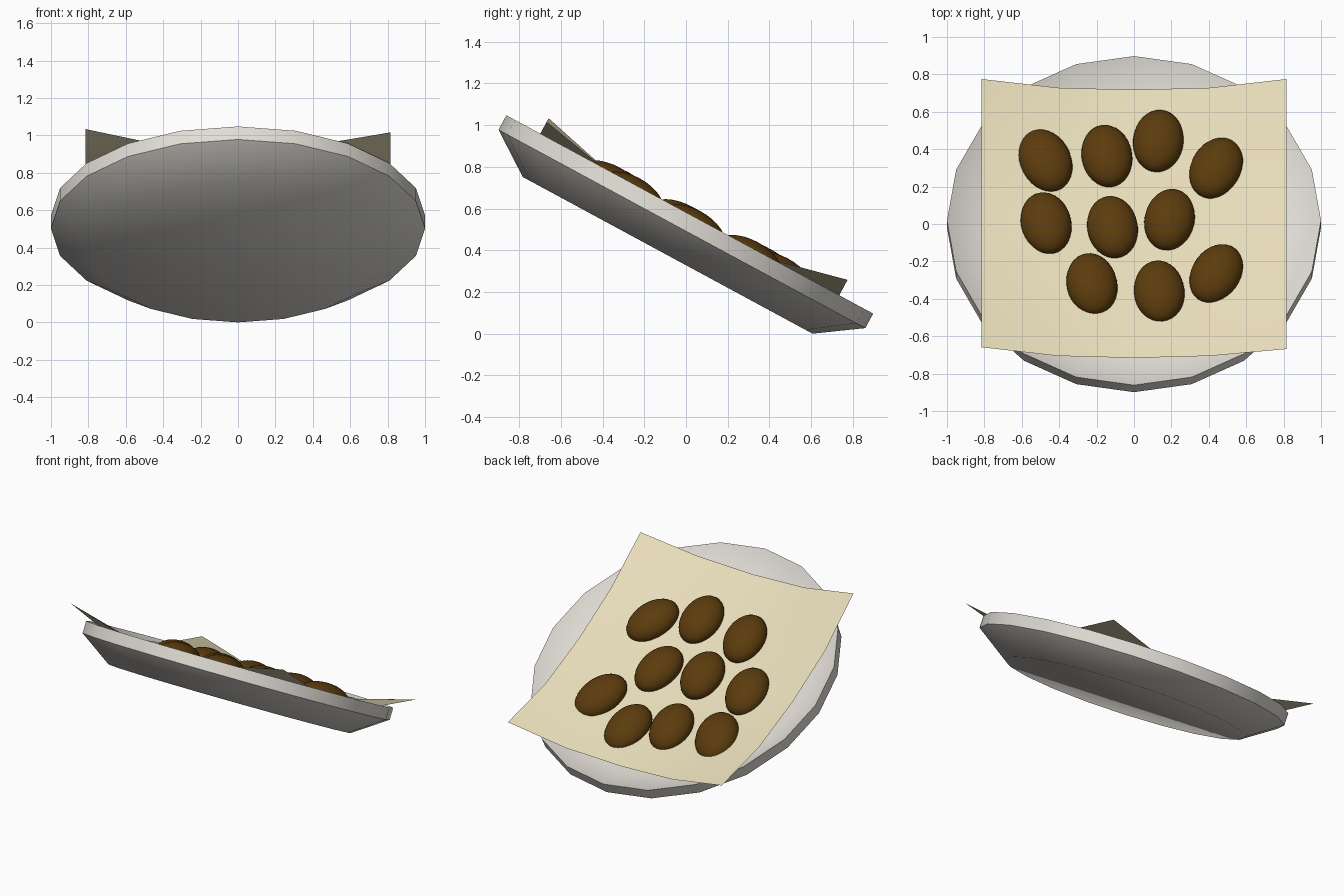
import bpy, bmesh, math
from mathutils import Matrix

if "Cube" in bpy.data.objects:
    bpy.data.objects.remove(bpy.data.objects["Cube"])

TILT = math.radians(28.4)
# whole dish leans down toward the back, lowest base edge on the ground
LEAN = Matrix.Translation((0, -0.088, 0.79 * math.sin(TILT))) @ Matrix.Rotation(-TILT, 4, 'X')


def material(name, rgb):
    m = bpy.data.materials.new(name)
    m.diffuse_color = (*rgb, 1)
    m.use_nodes = True
    m.node_tree.nodes["Principled BSDF"].inputs["Base Color"].default_value = m.diffuse_color
    return m


def finish(name, bm, mat, matrix, angle):
    bmesh.ops.transform(bm, matrix=matrix, verts=bm.verts)
    me = bpy.data.meshes.new(name)
    bm.to_mesh(me)
    bm.free()
    me.materials.append(mat)
    ob = bpy.data.objects.new(name, me)
    bpy.context.collection.objects.link(ob)
    bpy.ops.object.select_all(action='DESELECT')
    ob.select_set(True)
    bpy.context.view_layer.objects.active = ob
    bpy.ops.object.shade_smooth_by_angle(angle=math.radians(angle))
    return ob


grey = material("pale grey ceramic", (0.75, 0.72, 0.67))
cream = material("cream paper", (0.80, 0.72, 0.49))
brown = material("brown cookie", (0.105, 0.045, 0.004))

# plate: 20-sided turned profile (radius, height), capped at base and floor
SIDES = 20
profile = [(0.79, 0), (1, 0.144), (1, 0.223), (0.79, 0.08)]
bm = bmesh.new()
rings = [[bm.verts.new((r * math.cos(2 * math.pi * i / SIDES),
                        r * math.sin(2 * math.pi * i / SIDES), z))
          for i in range(SIDES)] for r, z in profile]
for lo, hi in zip(rings, rings[1:]):
    for i in range(SIDES):
        j = (i + 1) % SIDES
        bm.faces.new((lo[i], lo[j], hi[j], hi[i]))
bm.faces.new(rings[0][::-1])
bm.faces.new(rings[-1])
finish("plate", bm, grey, LEAN, 42)

# paper liner: 4 x 4 grid sheet with corners curling up
bm = bmesh.new()
HALF = 0.815
bmesh.ops.create_grid(bm, x_segments=4, y_segments=4, size=HALF)
for v in bm.verts:
    r2 = (v.co.x ** 2 + v.co.y ** 2) / HALF ** 2
    v.co.z = 0.147 + 0.04 * r2 * r2
    if v.co.x > 0.8 and v.co.y < -0.8:
        v.co.z -= 0.02
finish("paper_liner", bm, cream, LEAN, 40)

# cookies: x, y seen from above, turn in degrees, scale
cookies = [(-0.475, 0.335, 20, 1.04), (-0.145, 0.36, 8, 1.01), (0.13, 0.44, -5, 1.01),
           (0.44, 0.295, -22, 1.02), (-0.47, 0, 10, 1.01), (-0.115, -0.02, 8, 1.01),
           (0.19, 0.02, -10, 1), (-0.225, -0.325, 10, 1.01), (0.135, -0.365, 5, 1.01),
           (0.44, -0.27, -25, 1)]
for n, (x, y, turn, s) in enumerate(cookies):
    bm = bmesh.new()
    bmesh.ops.create_uvsphere(bm, u_segments=32, v_segments=16, radius=1)
    place = (Matrix.Translation((x, (y + 0.013) / math.cos(TILT), 0.163))
             @ Matrix.Rotation(math.radians(turn), 4, 'Z')
             @ Matrix.Diagonal((0.134 * s, 0.182 * s, 0.098, 1)))
    finish(f"cookie_{n + 1}", bm, brown, LEAN @ place, 60)
